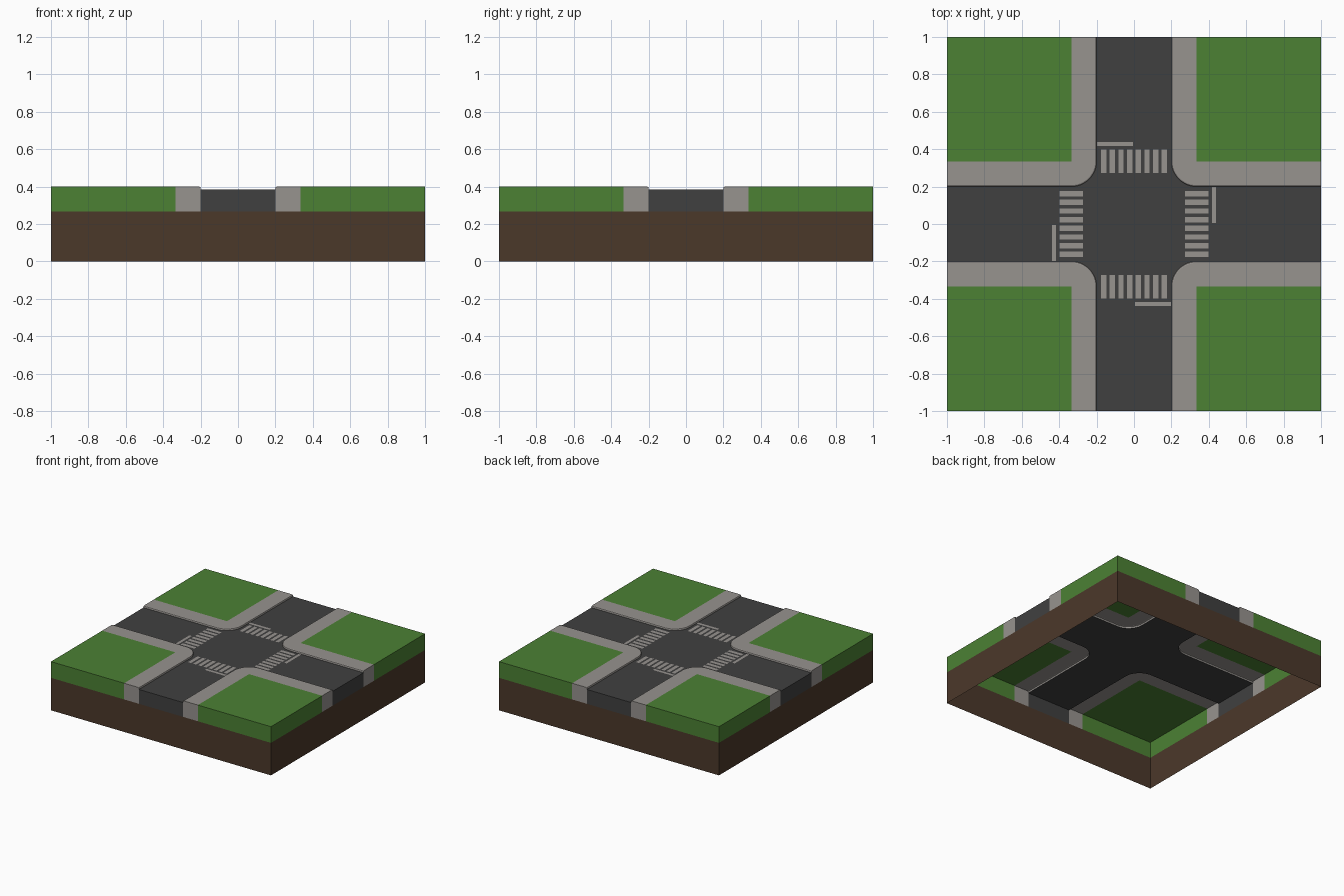
import bpy, bmesh, math
from mathutils import Vector, Matrix

if "Cube" in bpy.data.objects:
    bpy.data.objects.remove(bpy.data.objects["Cube"])

TOP, ROAD_Z, SOIL_Z = 0.40, 0.385, 0.267      # surface heights
HALF, PATH = 0.20, 0.335                      # road half width, outer pavement edge


def material(name, rgb):
    m = bpy.data.materials.new(name)
    m.diffuse_color = (*rgb, 1)
    m.use_nodes = True
    m.node_tree.nodes["Principled BSDF"].inputs["Base Color"].default_value = m.diffuse_color
    return m


GRASS = material("grass green", (0.072, 0.220, 0.034))
STONE = material("pavement grey", (0.310, 0.292, 0.275))
ASPHALT = material("asphalt", (0.051, 0.051, 0.051))
SOIL = material("soil brown", (0.071, 0.040, 0.023))


def face(bm, pts, facing):
    """Add one face, turned to look towards 'facing'."""
    f = bm.faces.new([bm.verts.new(p) for p in pts])
    f.normal_update()
    if f.normal.dot(Vector(facing)) < 0:
        f.normal_flip()


def four_way(name, bm, mat):
    """Repeat the geometry in all four quarter turns and make the object."""
    base = bm.verts[:] + bm.edges[:] + bm.faces[:]
    for k in (1, 2, 3):
        new = bmesh.ops.duplicate(bm, geom=base)["geom"]
        verts = [g for g in new if isinstance(g, bmesh.types.BMVert)]
        bmesh.ops.rotate(bm, verts=verts, cent=(0, 0, 0),
                         matrix=Matrix.Rotation(k * math.pi / 2, 3, 'Z'))
    bmesh.ops.remove_doubles(bm, verts=bm.verts[:], dist=1e-5)
    me = bpy.data.meshes.new(name)
    bm.to_mesh(me)
    bm.free()
    me.materials.append(mat)
    ob = bpy.data.objects.new(name, me)
    bpy.context.collection.objects.link(ob)
    return ob


def kerb_line(inset, z, n=12):
    """Road-side pavement edge of one corner, from the right rim to the back rim."""
    r = PATH - HALF - inset
    arc = [(PATH - r * math.sin(a), PATH - r * math.cos(a), z)
           for a in (i * math.pi / 2 / n for i in range(n + 1))]
    return [(1, HALF + inset, z)] + arc + [(HALF + inset, 1, z)]


# Soil: open skirt around the tile
bm = bmesh.new()
face(bm, [(1, -1, 0), (1, 1, 0), (1, 1, SOIL_Z), (1, -1, SOIL_Z)], (1, 0, 0))
four_way("soil_skirt", bm, SOIL)

# Grass: corner lawns with their outer sides
bm = bmesh.new()
face(bm, [(PATH, PATH, TOP), (1, PATH, TOP), (1, 1, TOP), (PATH, 1, TOP)], (0, 0, 1))
face(bm, [(1, PATH, SOIL_Z), (1, 1, SOIL_Z), (1, 1, TOP), (1, PATH, TOP)], (1, 0, 0))
face(bm, [(PATH, 1, SOIL_Z), (1, 1, SOIL_Z), (1, 1, TOP), (PATH, 1, TOP)], (0, 1, 0))
four_way("grass_lawns", bm, GRASS)

# Pavement: flat top, softly rounded kerb, end caps on the tile rim
bm = bmesh.new()
profile = [(0.008, TOP), (0.0023, TOP - 0.0023), (0, TOP - 0.008), (0, ROAD_Z)]
rows = [kerb_line(d, z) for d, z in profile]
face(bm, rows[0] + [(PATH, 1, TOP), (PATH, PATH, TOP), (1, PATH, TOP)], (0, 0, 1))
for a, b in zip(rows, rows[1:]):
    for i in range(len(a) - 1):
        face(bm, [a[i], a[i + 1], b[i + 1], b[i]], (-1, -1, 1))
for end, facing, outer in ((0, (1, 0, 0), (1, PATH)), (-1, (0, 1, 0), (PATH, 1))):
    low = (*rows[0][end][:2], SOIL_Z)
    low = (1, HALF, SOIL_Z) if end == 0 else (HALF, 1, SOIL_Z)
    face(bm, [r[end] for r in rows] + [low, (*outer, SOIL_Z), (*outer, TOP)], facing)
pavement = four_way("pavement_corners", bm, STONE)
pavement.select_set(True)
bpy.context.view_layer.objects.active = pavement
bpy.ops.object.shade_smooth_by_angle(angle=math.radians(20))

# Road: one quarter of the crossing plus one road end
bm = bmesh.new()
edge = kerb_line(0, ROAD_Z)
face(bm, [(0, 0, ROAD_Z), (1, 0, ROAD_Z)] + edge + [(0, 1, ROAD_Z)], (0, 0, 1))
face(bm, [(1, -HALF, SOIL_Z), (1, HALF, SOIL_Z), (1, HALF, ROAD_Z), (1, -HALF, ROAD_Z)],
     (1, 0, 0))
four_way("road_surface", bm, ASPHALT)


def plate(bm, x0, x1, y0, y1):
    z = ROAD_Z + 0.001
    face(bm, [(x0, y0, z), (x1, y0, z), (x1, y1, z), (x0, y1, z)], (0, 0, 1))


# Painted crossing stripes
bm = bmesh.new()
for i in range(8):
    x = (i - 3.5) * 0.0463
    plate(bm, x - 0.014, x + 0.014, 0.273, 0.398)
four_way("crossing_stripes", bm, STONE)

# Painted stop lines, half a road wide
bm = bmesh.new()
plate(bm, -0.198, -0.005, 0.416, 0.439)
four_way("stop_lines", bm, STONE)
